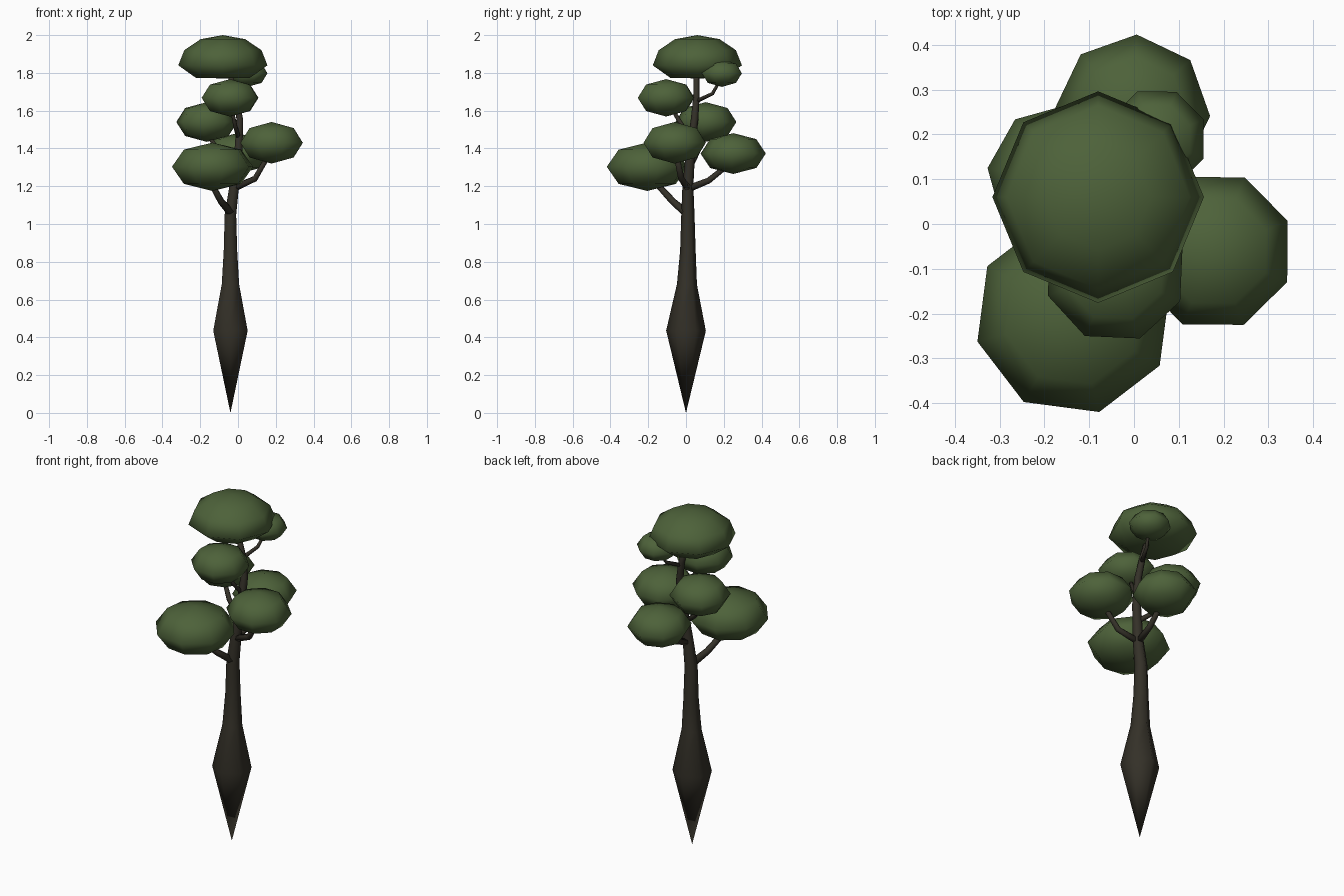
import bpy, bmesh
from math import sin, cos, pi, radians
from mathutils import Vector

if "Cube" in bpy.data.objects:
    bpy.data.objects.remove(bpy.data.objects["Cube"], do_unlink=True)


def material(name, rgb):
    m = bpy.data.materials.new(name)
    m.use_nodes = True
    m.diffuse_color = (*rgb, 1)
    m.node_tree.nodes["Principled BSDF"].inputs["Base Color"].default_value = (*rgb, 1)
    return m


leaf = material("leaf green", (0.075, 0.122, 0.042))
bark = material("dark bark", (0.034, 0.03, 0.021))


def skin_rings(name, rings, mat):
    """Join rings of points into a closed, smooth-shaded skin."""
    bm = bmesh.new()
    loops = [[bm.verts.new(p) for p in ring] for ring in rings]
    n = len(loops[0])
    for a, b in zip(loops, loops[1:]):
        for i in range(n):
            j = (i + 1) % n
            bm.faces.new((a[i], a[j], b[j], b[i]))
    bm.faces.new(loops[0][::-1])
    bm.faces.new(loops[-1])
    bmesh.ops.remove_doubles(bm, verts=bm.verts, dist=0.0005)
    bmesh.ops.recalc_face_normals(bm, faces=bm.faces)
    for f in bm.faces:
        f.smooth = True
    mesh = bpy.data.meshes.new(name)
    bm.to_mesh(mesh)
    bm.free()
    mesh.materials.append(mat)
    obj = bpy.data.objects.new(name, mesh)
    bpy.context.collection.objects.link(obj)
    return obj


def limb(name, path, radii, sides=6):
    """Tapered tube along a path, with a corner facing the back."""
    pts = [Vector(p) for p in path]
    rings = []
    for k, (p, r) in enumerate(zip(pts, radii)):
        along = pts[min(k + 1, len(pts) - 1)] - pts[max(k - 1, 0)]
        turn = Vector((0, 0, 1)).rotation_difference(along)
        angles = [2 * pi * i / sides + pi / 2 for i in range(sides)]
        rings.append([p + turn @ Vector((r * cos(a), r * sin(a), 0)) for a in angles])
    return skin_rings(name, rings, bark)


def foliage(name, centre, radius, height, spin, profile, sides=8):
    """Squashed clump turned from a profile of (radius, height) fractions."""
    c = Vector(centre)
    angles = [2 * pi * i / sides + radians(spin) for i in range(sides)]
    rings = [[c + Vector((radius * r * cos(a), radius * r * sin(a), height * h))
              for a in angles] for r, h in profile]
    return skin_rings(name, rings, leaf)


# Trunk: pointed root, swollen base, slender bent stem
limb("trunk",
     [(-.04, 0, 0), (-.04, 0, .435), (-.04, .005, .68), (-.04, .01, .86),
      (-.04, .01, 1.05), (-.02, .01, 1.2), (.003, .025, 1.4),
      (.01, .045, 1.55), (-.01, .055, 1.67), (-.05, .056, 1.82)],
     [0, .105, .053, .041, .035, .029, .024, .02, .017, .014])

# Branches, each running into its clump
branches = {
    "front_low_branch": ([(-.03, .01, 1.05), (-.09, -.07, 1.12), (-.15, -.17, 1.23)], .022),
    "left_branch": ([(-.02, .01, 1.19), (.09, -.025, 1.24), (.16, -.05, 1.36)], .02),
    "back_branch": ([(-.02, .02, 1.19), (-.01, .12, 1.23), (0, .22, 1.31)], .019),
    "right_branch": ([(0, .02, 1.3), (-.1, .06, 1.38), (-.17, .1, 1.49)], .016),
    "front_high_branch": ([(.005, .035, 1.45), (-.015, -.02, 1.52), (-.035, -.08, 1.62)], .014),
    "top_branch": ([(-.005, .055, 1.65), (.03, .14, 1.69), (.05, .18, 1.76)], .011),
}
for name, (path, r) in branches.items():
    limb(name, path, [r, r * .85, r * .7])

# Foliage clumps: rounded profile shared by all side clumps
clump = [(sin(i * pi / 4), -cos(i * pi / 4)) for i in range(5)]
clumps = {
    "front_low_foliage": ((-.135, -.205, 1.303), .222, .128, 15),
    "left_foliage": ((.178, -.06, 1.43), .178, .11, 22),
    "back_foliage": ((-.003, .25, 1.373), .173, .108, -3),
    "right_foliage": ((-.165, .105, 1.54), .163, .105, 38),
    "front_high_foliage": ((-.042, -.105, 1.668), .16, .099, 20),
    "top_side_foliage": ((.05, .19, 1.798), .114, .072, 22),
}
for name, (centre, radius, height, spin) in clumps.items():
    foliage(name, centre, radius, height, spin, clump)

# Crown: domed top with a shallow underside
dome = [(cos(i * pi / 6), sin(i * pi / 6)) for i in range(4)]
foliage("crown_foliage", (-.08, .06, 1.84), .236, .16, 0,
        [(0, -.43), (.6, -.42)] + dome)
